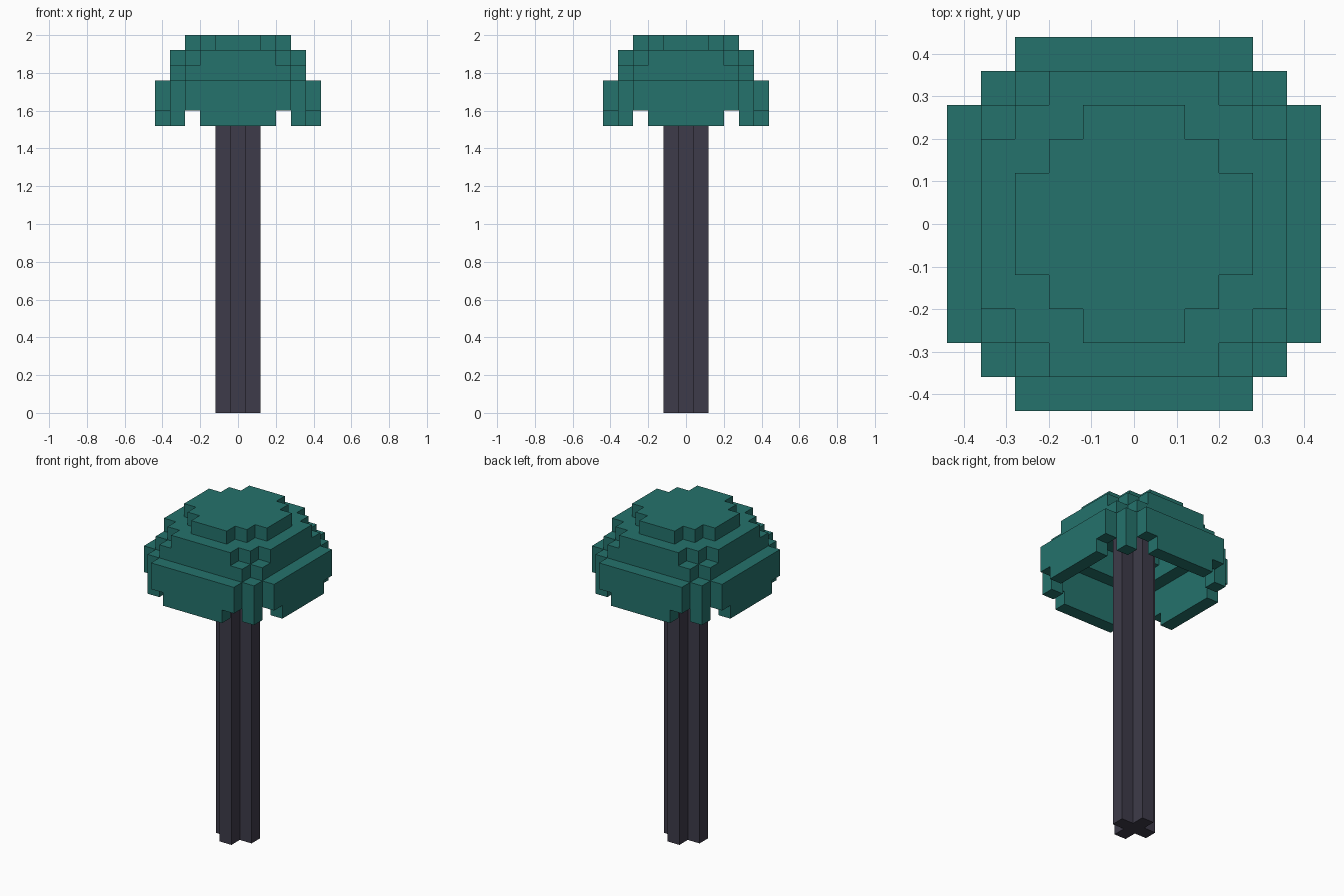
import bpy, bmesh, math
from mathutils import Vector

U = 0.08          # edge of one block
SPAN = range(-5, 6)

cube = bpy.data.objects.get("Cube")
if cube:
    bpy.data.objects.remove(cube, do_unlink=True)


def material(name, rgb):
    m = bpy.data.materials.new(name)
    m.use_nodes = True
    m.diffuse_color = (*rgb, 1)
    m.node_tree.nodes["Principled BSDF"].inputs["Base Color"].default_value = (*rgb, 1)
    return m


def blocks(name, mat, low, high, rule):
    """Outer skin of all blocks between two levels whose (|x|, |y|, level) meet the rule."""
    cells = {(x, y, z) for x in SPAN for y in SPAN for z in range(low, high)
             if rule(abs(x), abs(y), z)}
    bm = bmesh.new()
    for cell in cells:
        centre = Vector(cell) + Vector((0, 0, 0.5))
        for axis in range(3):
            for sign in (-1, 1):
                n = Vector((0, 0, 0))
                n[axis] = sign
                if tuple(int(c + d) for c, d in zip(cell, n)) in cells:
                    continue
                a = Vector((0, 0, 0))
                a[(axis + 1) % 3] = 0.5
                b = n.cross(a)
                mid = centre + n / 2
                corners = (mid - a - b, mid + a - b, mid + a + b, mid - a + b)
                bm.faces.new([bm.verts.new(p * U) for p in corners])
    bmesh.ops.remove_doubles(bm, verts=bm.verts, dist=U / 100)
    bmesh.ops.dissolve_limit(bm, angle_limit=math.radians(1),
                             verts=bm.verts, edges=bm.edges)
    mesh = bpy.data.meshes.new(name)
    bm.to_mesh(mesh)
    bm.free()
    mesh.materials.append(mat)
    obj = bpy.data.objects.new(name, mesh)
    bpy.context.collection.objects.link(obj)
    return obj


teal = material("teal_foliage", (0.018, 0.17, 0.15))
bark = material("dark_bark", (0.048, 0.044, 0.067))

# Trunk with a plus-shaped section, reaching up to the lid
blocks("trunk", bark, 0, 24, lambda x, y, z: x + y <= 1)

# Hanging skirt: four side plates, notched at their lower ends
blocks("skirt_plates", teal, 19, 22,
       lambda x, y, z: max(x, y) == 5 and min(x, y) <= (2 if z == 19 else 3))

# Posts that close the corners between the plates
blocks("corner_posts", teal, 19, 22, lambda x, y, z: x == y == 4)

# Two stepped rings narrowing towards the lid
blocks("lower_ring", teal, 22, 23, lambda x, y, z: max(x, y) == 4 and x + y <= 7)
blocks("upper_ring", teal, 23, 24,
       lambda x, y, z: max(x, y) <= 4 and 4 < x + y + (max(x, y) == 4) and x + y <= 6)

# Flat lid on top
blocks("lid", teal, 24, 25, lambda x, y, z: max(x, y) <= 3 and x + y <= 4)
